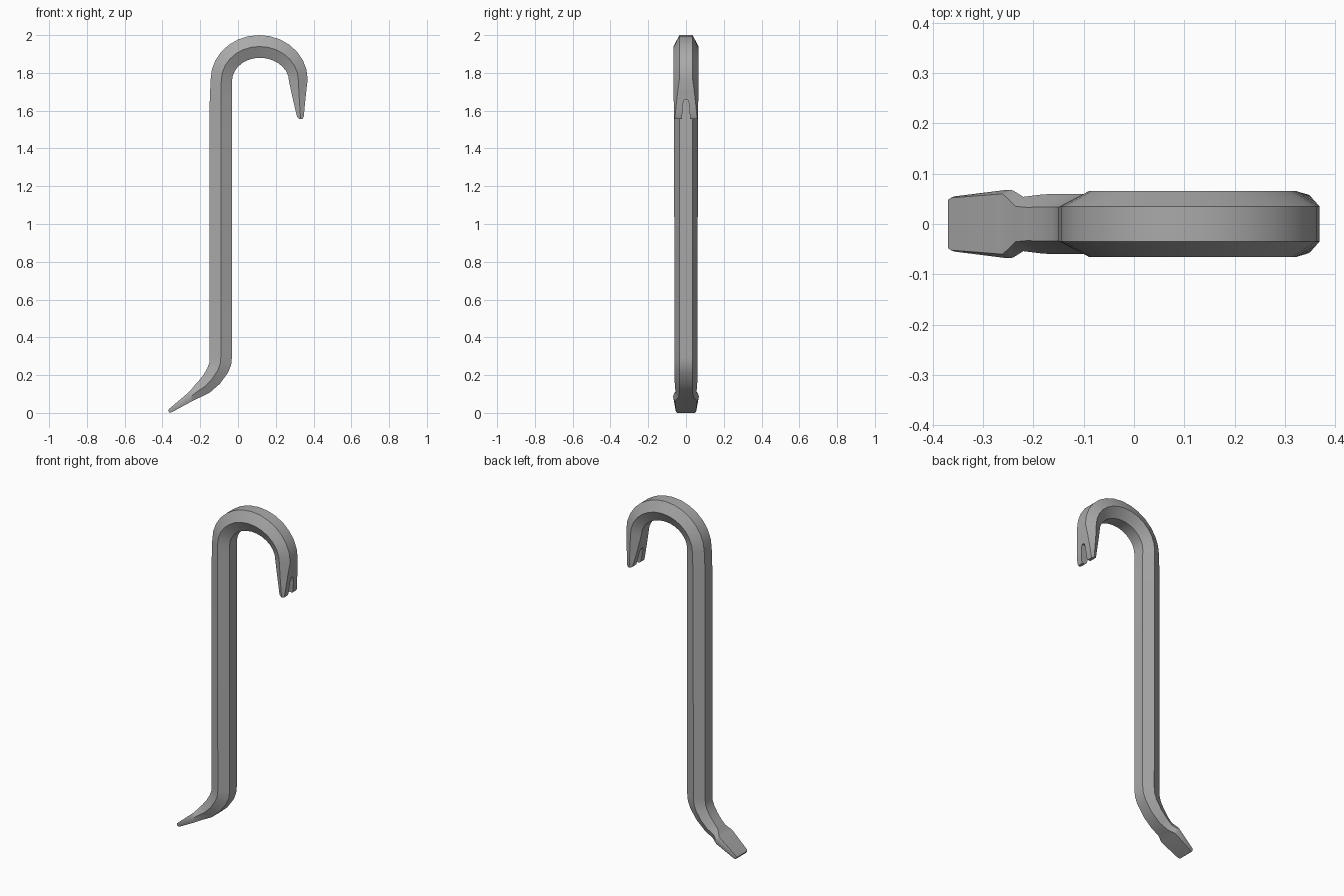
import bpy, bmesh, math

if "Cube" in bpy.data.objects:
    bpy.data.objects.remove(bpy.data.objects["Cube"])

steel = bpy.data.materials.new("steel grey")
steel.diffuse_color = (0.40, 0.40, 0.40, 1)
steel.use_nodes = True
steel.node_tree.nodes["Principled BSDF"].inputs["Base Color"].default_value = steel.diffuse_color


def sweep(name, stations):
    """Skin six-sided sections: outer x,z, inner x,z, half width, outer flat, inner flat."""
    bm = bmesh.new()
    rings = []
    for ox, oz, ix, iz, w, fo, fi in stations:
        mx, mz = (ox + ix) / 2, (oz + iz) / 2
        pts = [(ox, -fo, oz), (ox, fo, oz), (mx, w, mz),
               (ix, fi, iz), (ix, -fi, iz), (mx, -w, mz)]
        rings.append([bm.verts.new(p) for p in pts])
    for a, b in zip(rings, rings[1:]):
        for i in range(6):
            j = (i + 1) % 6
            bm.faces.new((a[i], a[j], b[j], b[i]))
    bm.faces.new(rings[0])
    bm.faces.new(rings[-1])
    bmesh.ops.recalc_face_normals(bm, faces=bm.faces)
    me = bpy.data.meshes.new(name)
    bm.to_mesh(me)
    bm.free()
    ob = bpy.data.objects.new(name, me)
    bpy.context.collection.objects.link(ob)
    me.materials.append(steel)
    return ob


# Flat chisel foot and lower bend
stations = [
    (-0.370, 0.013, -0.361, 0.000, 0.050, 0.048, 0.048),
    (-0.364, 0.022, -0.350, 0.004, 0.055, 0.052, 0.052),
    (-0.262, 0.108, -0.243, 0.062, 0.068, 0.060, 0.060),
    (-0.250, 0.120, -0.232, 0.068, 0.067, 0.050, 0.055),
    (-0.235, 0.140, -0.205, 0.080, 0.054, 0.035, 0.040),
    (-0.212, 0.165, -0.150, 0.107, 0.059, 0.033, 0.035),
    (-0.185, 0.198, -0.095, 0.155, 0.060, 0.034, 0.034),
    (-0.162, 0.237, -0.052, 0.215, 0.060, 0.034, 0.034),
    (-0.152, 0.265, -0.036, 0.255, 0.060, 0.034, 0.034),
    (-0.150, 0.295, -0.032, 0.295, 0.060, 0.034, 0.034),
    (-0.150, 1.640, -0.032, 1.640, 0.064, 0.034, 0.034),
]
# Hook arc over the top
for k in range(15):
    a = math.pi * (1 - k / 14)
    c, s = math.cos(a), math.sin(a)
    inner = 0.147 if c < 0 else 0.155
    stations.append((0.112 + 0.257 * c, 1.765 + 0.235 * s,
                     0.115 + inner * c, 1.755 + 0.125 * s, 0.066, 0.035, 0.035))
# Tapering claw
stations += [
    (0.361, 1.700, 0.284, 1.690, 0.066, 0.044, 0.042),
    (0.353, 1.620, 0.302, 1.610, 0.064, 0.053, 0.050),
    (0.348, 1.568, 0.313, 1.566, 0.063, 0.058, 0.056),
    (0.342, 1.556, 0.324, 1.556, 0.061, 0.057, 0.056),
]
bar = sweep("bar", stations)

# Tapered nail slot in the claw
half = [(0.026, 1.50), (0.022, 1.556), (0.015, 1.640), (0.008, 1.660)]
outline = half + [(-y, z) for y, z in reversed(half)]
bm = bmesh.new()
face = bm.faces.new([bm.verts.new((0.22, y, z)) for y, z in outline])
ext = bmesh.ops.extrude_face_region(bm, geom=[face])
bmesh.ops.translate(bm, vec=(0.25, 0, 0),
                    verts=[g for g in ext["geom"] if isinstance(g, bmesh.types.BMVert)])
bmesh.ops.recalc_face_normals(bm, faces=bm.faces)
me = bpy.data.meshes.new("slot_cutter")
bm.to_mesh(me)
bm.free()
me.materials.append(steel)
cutter = bpy.data.objects.new("slot_cutter", me)
bpy.context.collection.objects.link(cutter)

bpy.context.view_layer.objects.active = bar
bar.select_set(True)
mod = bar.modifiers.new("slot", 'BOOLEAN')
mod.operation = 'DIFFERENCE'
mod.solver = 'EXACT'
mod.object = cutter
bpy.ops.object.modifier_apply(modifier=mod.name)
bpy.data.objects.remove(cutter)
bpy.ops.object.shade_smooth_by_angle(angle=math.radians(35))
